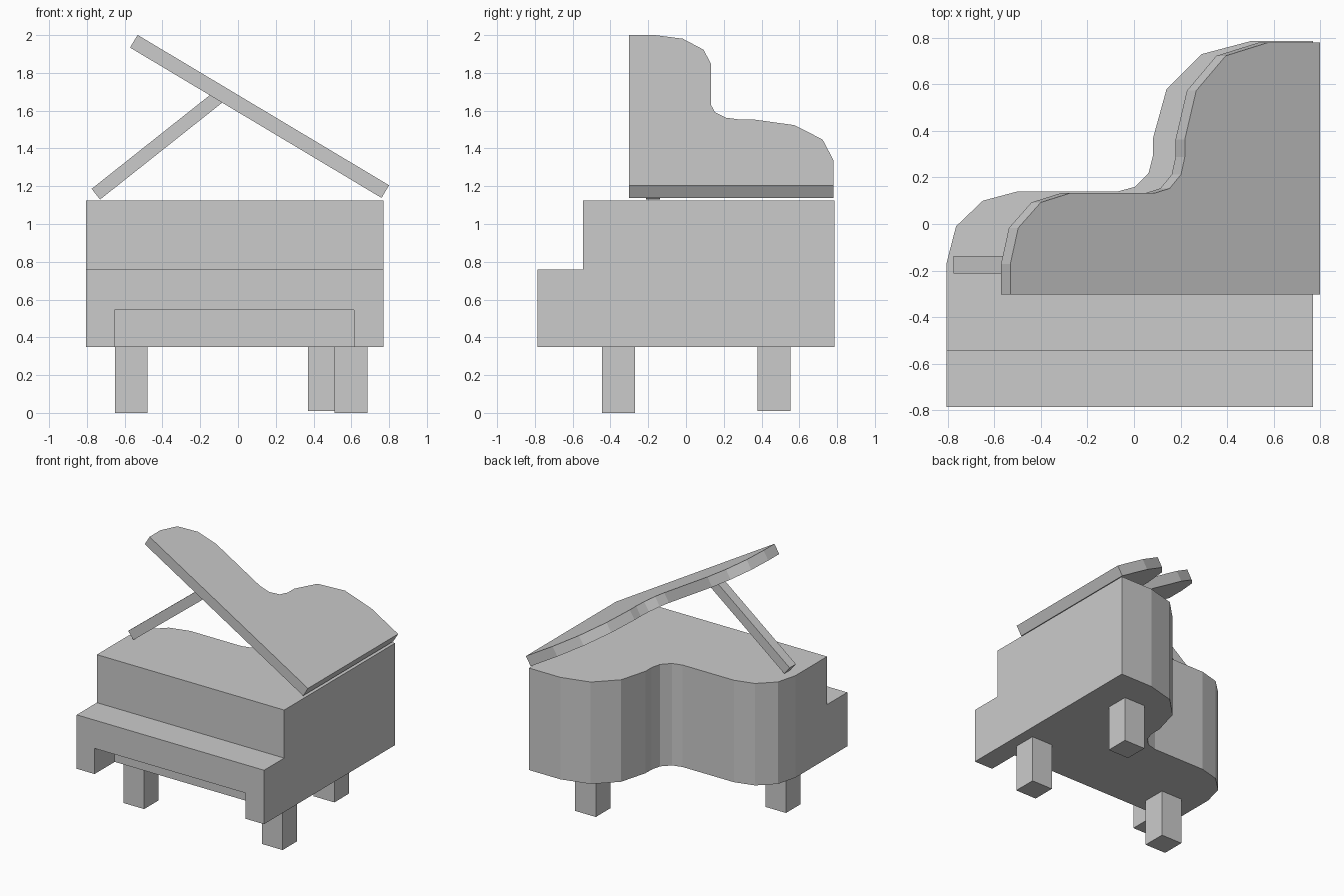
import bpy, bmesh
from math import radians
from mathutils import Matrix, Vector

if "Cube" in bpy.data.objects:
    bpy.data.objects.remove(bpy.data.objects["Cube"])

# Curved side of the case seen from above, left to back right
CURVE = [(-0.805, -0.165), (-0.765, -0.01), (-0.65, 0.10), (-0.50, 0.14),
         (-0.07, 0.14), (0.005, 0.16), (0.063, 0.22), (0.082, 0.295),
         (0.082, 0.37), (0.14, 0.58), (0.29, 0.73), (0.505, 0.787), (0.77, 0.787)]


def prism(name, outline, z0, z1, matrix=Matrix()):
    """Extrude a flat outline from z0 to z1, then place it."""
    bm = bmesh.new()
    face = bm.faces.new([bm.verts.new((x, y, z0)) for x, y in outline])
    top = bmesh.ops.extrude_face_region(bm, geom=[face])
    verts = [v for v in top["geom"] if isinstance(v, bmesh.types.BMVert)]
    bmesh.ops.translate(bm, verts=verts, vec=(0, 0, z1 - z0))
    bmesh.ops.recalc_face_normals(bm, faces=bm.faces)
    mesh = bpy.data.meshes.new(name)
    bm.to_mesh(mesh)
    bm.free()
    obj = bpy.data.objects.new(name, mesh)
    obj.matrix_world = matrix
    bpy.context.collection.objects.link(obj)
    return obj


def box(name, x0, x1, y0, y1, z0, z1, matrix=Matrix()):
    return prism(name, [(x0, y0), (x1, y0), (x1, y1), (x0, y1)], z0, z1, matrix)


def cut(obj, cutter):
    mod = obj.modifiers.new("cut", 'BOOLEAN')
    mod.operation = 'DIFFERENCE'
    mod.solver = 'EXACT'
    mod.object = cutter
    bpy.context.view_layer.objects.active = obj
    bpy.ops.object.modifier_apply(modifier=mod.name)
    bpy.data.objects.remove(cutter)


# Case, with the keyboard step and the knee recess cut out
case = prism("case", [(0.77, -0.787), (-0.805, -0.787)] + CURVE, 0.35, 1.125)
cut(case, box("step_cutter", -1, 1, -1, -0.545, 0.76, 1.3))
cut(case, box("knee_cutter", -0.655, 0.615, -1, -0.545, 0.2, 0.545))

# Raised lid, hinged along the straight right side
lid_outline = [((x - 0.77) * 0.985, y - 0.007) for x, y in CURVE]
lid_outline = [(0, -0.303), (lid_outline[0][0], -0.303)] + lid_outline
prism("lid", lid_outline, -0.078, 0,
      Matrix.Translation((0.80, 0, 1.205)) @ Matrix.Rotation(radians(30.87), 4, 'Y'))

# Prop stick holding the lid
box("lid_prop", 0, 0.85, -0.213, -0.138, -0.036, 0.036,
    Matrix.Translation((-0.7525, 0, 1.158)) @ Matrix.Rotation(radians(-38.4), 4, 'Y'))

# Three square legs
for name, x, y, z in [("front_left_leg", -0.565, -0.357, 0.0),
                      ("front_right_leg", 0.599, -0.357, 0.0),
                      ("back_leg", 0.458, 0.466, 0.01)]:
    box(name, x - 0.087, x + 0.087, y - 0.087, y + 0.087, z, 0.35)
